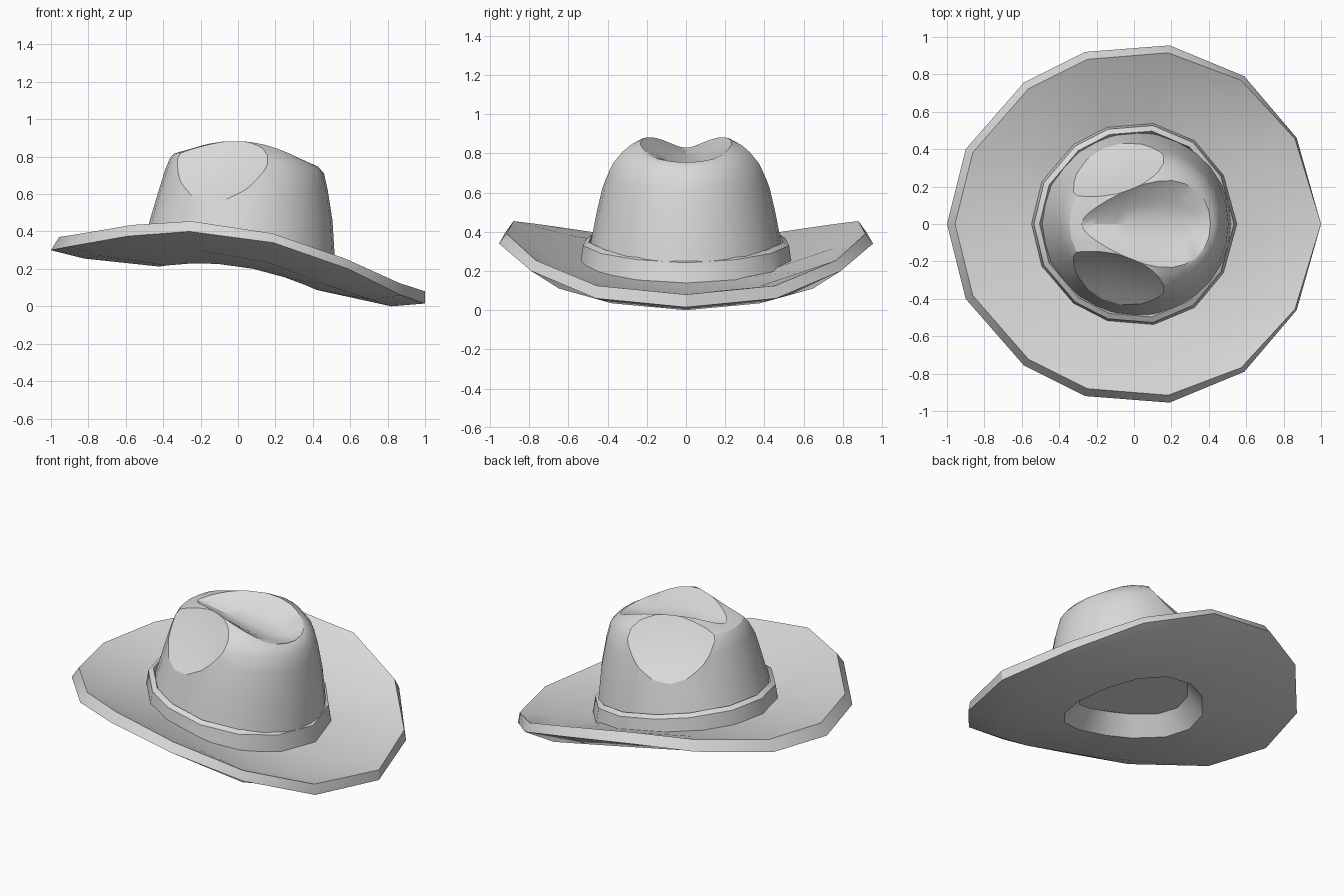
import bpy, bmesh, math
from mathutils import Vector

cube = bpy.data.objects.get("Cube")
if cube:
    bpy.data.objects.remove(cube, do_unlink=True)

GREY = (0.7, 0.7, 0.7, 1)
felt = bpy.data.materials.new("grey_felt")
felt.use_nodes = True
felt.diffuse_color = GREY
felt.node_tree.nodes["Principled BSDF"].inputs["Base Color"].default_value = GREY


def loft(name, rings, loop=False, cap=False):
    """Skin a list of equal-length rings with quads."""
    bm = bmesh.new()
    rows = [[bm.verts.new(p) for p in ring] for ring in rings]
    n = len(rows[0])
    pairs = list(zip(rows, rows[1:]))
    if loop:
        pairs.append((rows[-1], rows[0]))
    for a, b in pairs:
        for i in range(n):
            j = (i + 1) % n
            bm.faces.new((a[i], a[j], b[j], b[i]))
    if cap:
        bm.faces.new(rows[0][::-1])
    bmesh.ops.remove_doubles(bm, verts=bm.verts, dist=0.0005)
    bmesh.ops.recalc_face_normals(bm, faces=bm.faces)
    mesh = bpy.data.meshes.new(name)
    bm.to_mesh(mesh)
    bm.free()
    mesh.materials.append(felt)
    obj = bpy.data.objects.new(name, mesh)
    bpy.context.collection.objects.link(obj)
    return obj


def select(obj):
    bpy.ops.object.select_all(action="DESELECT")
    obj.select_set(True)
    bpy.context.view_layer.objects.active = obj


def smooth(obj):
    select(obj)
    bpy.ops.object.shade_smooth_by_angle(angle=math.radians(30))


# Brim outline, half of it: x, y, edge bottom z, edge top z, underside middle z
half = [(-1, 0, .30, .37, .255), (-.9, .40, .32, .385, .27),
        (-.59, .755, .375, .435, .30), (-.26, .92, .40, .455, .30),
        (.19, .955, .34, .39, .235), (.59, .79, .20, .255, .11),
        (.87, .46, .06, .125, .035), (1, 0, .015, .08, 0)]
outline = half + [(x, -y, a, b, c) for x, y, a, b, c in half[-2:0:-1]]


def plan_ring(scale, height, wide=1.0):
    """Scaled copy of the outline whose z follows a height rule of x."""
    return [(p[0] * scale, p[1] * scale * wide, height(p[0])) for p in outline]


def hole_z(u):
    return .215 - .0625 * u - .065 * u * u


def base_z(u):
    return .252 - .085 * u - .02 * u * u


# Brim: shallow tapered head opening, underside, edge and upper surface
edge = [(p[0], p[1], p[2]) for p in outline]
lip = []
for x, y, _, top, _ in outline:
    s = .957 + .043 * max(0, x) ** 2
    lip.append((x * s, y * s, top))
under = [(p[0] * .82, p[1] * .82, p[4]) for p in outline]
upper = [(p[0] * .80, p[1] * .80, p[4] + .085) for p in outline]
brim = loft("brim", [
    plan_ring(.33, lambda u: hole_z(u) + .11),
    plan_ring(.42, hole_z),
    under, edge, lip, upper,
    plan_ring(.50, base_z)], cap=True)
smooth(brim)

# Hat band around the crown base
band = loft("hat_band", [
    plan_ring(.55, lambda u: base_z(u) - .008, 1.03),
    plan_ring(.535, lambda u: base_z(u) + .095, 1.03),
    plan_ring(.505, lambda u: base_z(u) + .112, 1.03),
    plan_ring(.47, lambda u: base_z(u) + .02, 1.03)], loop=True)
smooth(band)

# Crown rings: back x, front x, half width, back z, front z, mid bulge, taper
crown_rows = [(-.44, .46, .44, .45, .32, 0, 0),
              (-.495, .52, .495, .38, .22, 0, 0),
              (-.445, .505, .455, .55, .46, 0, 0),
              (-.39, .48, .415, .73, .62, 0, 0),
              (-.365, .46, .385, .79, .71, .015, 0),
              (-.345, .43, .345, .815, .745, .04, 0),
              (-.315, .41, .285, .825, .755, .065, .1),
              (-.28, .40, .215, .83, .748, .09, .45),
              (-.27, .34, .10, .825, .742, .02, .45),
              (-.255, .28, 0, .82, .742, 0, 0)]
SIDES = 28


def crown_ring(back, front, width, zb, zf, bulge, taper):
    ring = []
    for i in range(SIDES):
        a = 2 * math.pi * i / SIDES
        u = math.cos(a)
        y = width * math.sin(a) * (1 + taper * u)
        z = (zb + zf) / 2 + (zf - zb) / 2 * u + bulge * (1 - u * u)
        ring.append(((back + front) / 2 + (front - back) / 2 * u, y, z))
    return ring


crown = loft("crown", [crown_ring(*row) for row in crown_rows], cap=True)

# Scooped pinches on both sides of the crown
RADIUS = 1.4
for side in (1, -1):
    out = Vector((-.26, .73 * side, .63)).normalized()
    centre = Vector((-.095, .287 * side, .703)) + out * RADIUS
    bm = bmesh.new()
    bmesh.ops.create_icosphere(bm, subdivisions=5, radius=RADIUS)
    mesh = bpy.data.meshes.new("pinch_cutter")
    bm.to_mesh(mesh)
    bm.free()
    mesh.materials.append(felt)
    cutter = bpy.data.objects.new("pinch_cutter", mesh)
    cutter.location = centre
    cutter.hide_render = True
    bpy.context.collection.objects.link(cutter)
    bpy.context.view_layer.update()
    select(crown)
    mod = crown.modifiers.new("pinch", "BOOLEAN")
    mod.operation = "DIFFERENCE"
    mod.solver = "EXACT"
    mod.object = cutter
    bpy.ops.object.modifier_apply(modifier=mod.name)
    bpy.data.objects.remove(cutter, do_unlink=True)
smooth(crown)
